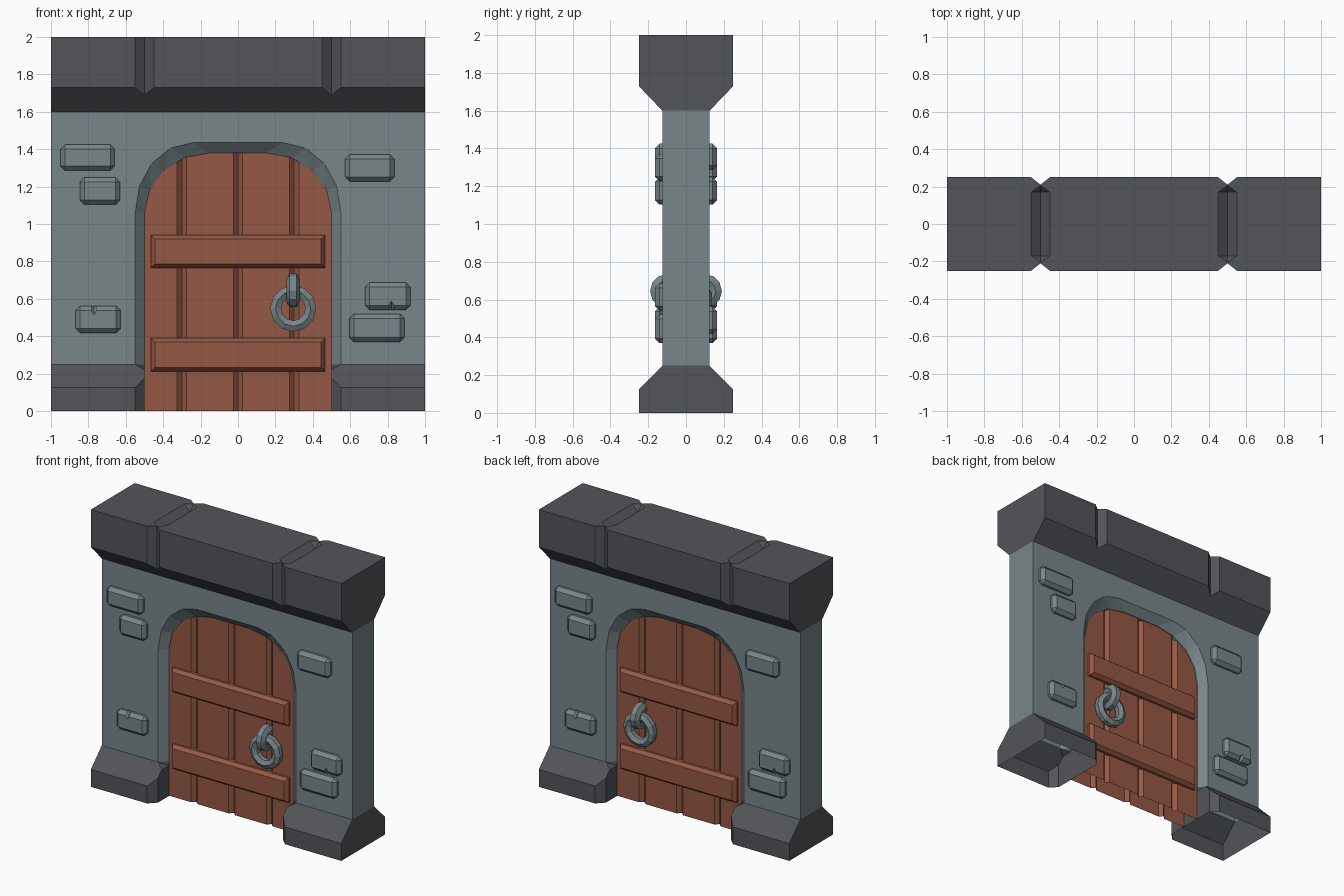
import bpy, bmesh, math
from mathutils import Vector, Matrix

if "Cube" in bpy.data.objects:
    bpy.data.objects.remove(bpy.data.objects["Cube"])


def material(name, rgb):
    m = bpy.data.materials.new(name)
    m.diffuse_color = (*rgb, 1)
    m.use_nodes = True
    m.node_tree.nodes["Principled BSDF"].inputs["Base Color"].default_value = m.diffuse_color
    return m


STONE = material("wall stone", (0.188, 0.238, 0.254))
DARK = material("dark trim stone", (0.084, 0.089, 0.100))
WOOD = material("door wood", (0.305, 0.098, 0.058))


def make(name, bm, *mats):
    bmesh.ops.recalc_face_normals(bm, faces=bm.faces)
    me = bpy.data.meshes.new(name)
    bm.to_mesh(me)
    bm.free()
    for m in mats:
        me.materials.append(m)
    ob = bpy.data.objects.new(name, me)
    bpy.context.collection.objects.link(ob)
    return ob


def carve(ob, points):
    """Cut the convex hull of the points out of an object."""
    bm = bmesh.new()
    for p in points:
        bm.verts.new(p)
    bmesh.ops.convex_hull(bm, input=bm.verts)
    cutter = make("cutter", bm)
    cutter.hide_render = True
    mod = ob.modifiers.new("cut", 'BOOLEAN')
    mod.operation, mod.solver, mod.object = 'DIFFERENCE', 'EXACT', cutter
    bpy.context.view_layer.objects.active = ob
    bpy.ops.object.modifier_apply(modifier=mod.name)
    bpy.data.objects.remove(cutter)


def arch(half, cx, rx, rz, zc=1.06, z0=0.0):
    """Arch outline (x, z): two legs and two four-step corners."""
    right = [(half, z0)]
    for i in range(5):
        a = math.radians(22.5 * i)
        right.append((cx + rx * math.cos(a), zc + rz * math.sin(a)))
    return right + [(-x, z) for x, z in reversed(right)]


# Wall with flared base and lintel: one profile run along x
half = [(0.25, 0), (0.25, 0.125), (0.125, 0.25), (0.125, 1.6), (0.25, 1.73), (0.25, 2)]
profile = half + [(-y, z) for y, z in reversed(half)]
bm = bmesh.new()
f = bm.faces.new([bm.verts.new((-1, y, z)) for y, z in profile])
ext = bmesh.ops.extrude_face_region(bm, geom=[f], use_keep_orig=True)
bmesh.ops.translate(bm, vec=(2, 0, 0), verts=[v for v in ext["geom"] if isinstance(v, bmesh.types.BMVert)])
wall = make("wall", bm, STONE, DARK)

# Arched opening
carve(wall, [(x, y, z) for y in (-0.4, 0.4) for x, z in arch(0.5, 0.15, 0.35, 0.32, z0=-0.1)])
inner = arch(0.5, 0.15, 0.35, 0.32, z0=0.25)
outer = arch(0.55, 0.24, 0.31, 0.375, z0=0.25)
for s in (-1, 1):
    # Chamfer around the arch
    pts = []
    for (xi, zi), (xo, zo) in zip(inner, outer):
        for t in (-0.1, 1.1):
            pts.append((xi + (xo - xi) * t, s * (0.075 + 0.05 * t), zi + (zo - zi) * t))
    carve(wall, pts)
    for m in (-1, 1):
        # Chamfered inner corners of the base
        carve(wall, [(m * x, s * y, z) for z in (-0.1, 0.3)
                     for x, y in ((0.56, 0.26), (0.48, 0.18), (0.48, 0.26))])
        carve(wall, [(m * x, s * y, z) for x, y, z in
                     ((0.55, 0.125, 0.25), (0.49, 0.161, 0.214), (0.49, 0.065, 0.214),
                      (0.49, 0.161, 0.27), (0.49, 0.065, 0.27))])
        # Joints on the lintel faces
        carve(wall, [(m * 0.5 + dx, s * y, z) for z in (1.5, 2.1)
                     for dx, y in ((0, 0.21), (0.0625, 0.26), (-0.0625, 0.26))])
# Joints on the lintel top
for x in (-0.5, 0.5):
    carve(wall, [(x + dx, s * y, z) for s in (-1, 1) for dx, y, z in
                 ((0, 0.215, 2.01), (0.0625, 0.17, 2.01), (-0.0625, 0.17, 2.01), (0, 0.17, 1.96))])

# Open underside, dark trim above and below
bm = bmesh.new()
bm.from_mesh(wall.data)
for z in (0.25, 1.6):
    bmesh.ops.bisect_plane(bm, geom=bm.verts[:] + bm.edges[:] + bm.faces[:], dist=1e-4,
                           plane_co=(0, 0, z), plane_no=(0, 0, 1))
bmesh.ops.delete(bm, geom=[f for f in bm.faces if all(v.co.z < 0.001 for v in f.verts)],
                 context='FACES_ONLY')
for f in bm.faces:
    z = f.calc_center_median().z
    f.material_index = 1 if z < 0.25 or z > 1.6 else 0
bm.to_mesh(wall.data)
bm.free()


# Plank door sheets with V grooves, trimmed to the arch
def arch_top(x):
    pts = inner[1:6]
    x = abs(x)
    for (x1, z1), (x2, z2) in zip(pts, pts[1:]):
        if x2 <= x <= x1:
            return z1 + (z2 - z1) * (x1 - x) / (x1 - x2)
    return pts[-1][1]


grooves = (-0.3, 0, 0.3)
xs = sorted({round(g + d, 4) for g in grooves for d in (-0.025, 0, 0.025)}
            | {round(m * x, 4) for x, _ in inner[1:6] for m in (-1, 1)})


def groove_depth(x):
    return max(0, 0.025 - min(abs(x - g) for g in grooves))


def door_bar(name, s, z1, z2):
    bm = bmesh.new()
    rings = [[bm.verts.new((x * (0.465 - i), s * y, zz)) for x, zz in
              ((-1, z1 + i), (1, z1 + i), (1, z2 - i), (-1, z2 - i))]
             for i, y in ((0, 0.06), (0, 0.085), (0.02, 0.11))]
    for a, b in zip(rings, rings[1:]):
        for k in range(4):
            bm.faces.new((a[k], a[k - 1], b[k - 1], b[k]))
    bm.faces.new(rings[0])
    bm.faces.new(rings[-1])
    make(name, bm, WOOD)


def torus(name, center, major, minor, n, k, rot):
    """Low-poly ring lying in the xz plane, turned about z by rot."""
    bm = bmesh.new()
    mat = Matrix.Translation(center) @ Matrix.Rotation(rot, 4, 'Z')
    grid = []
    for i in range(n):
        a = 2 * math.pi * i / n
        row = []
        for j in range(k):
            b = 2 * math.pi * (j + 0.5) / k
            r = major + minor * math.cos(b)
            row.append(bm.verts.new(mat @ Vector((r * math.cos(a), minor * math.sin(b), r * math.sin(a)))))
        grid.append(row)
    for i in range(n):
        for j in range(k):
            bm.faces.new((grid[i - 1][j - 1], grid[i][j - 1], grid[i][j], grid[i - 1][j]))
    make(name, bm, STONE)


# Bricks: x range, z range, chip (x, edge direction)
bricks = [((-0.948, -0.659), (1.285, 1.425), None),
          ((-0.846, -0.632), (1.103, 1.248), None),
          ((0.573, 0.836), (1.227, 1.371), None),
          ((-0.868, -0.627), (0.418, 0.562), (-0.77, 1)),
          ((0.68, 0.921), (0.541, 0.686), (0.82, -1)),
          ((0.595, 0.889), (0.37, 0.52), None)]

for s, side in ((-1, "front"), (1, "back")):
    # Door
    bm = bmesh.new()
    cols = [[bm.verts.new((x, s * (0.07 - groove_depth(x)), z)) for z in (0, arch_top(x))] for x in xs]
    for a, b in zip(cols, cols[1:]):
        bm.faces.new((a[0], b[0], b[1], a[1])[::-s])
    me = bpy.data.meshes.new(side + "_door_planks")
    bm.to_mesh(me)
    bm.free()
    me.materials.append(WOOD)
    bpy.context.collection.objects.link(bpy.data.objects.new(side + "_door_planks", me))
    door_bar(side + "_lower_bar", s, 0.212, 0.39)
    door_bar(side + "_upper_bar", s, 0.766, 0.94)
    # Ring handle and its staple
    torus(side + "_ring_handle", (0.295, s * 0.1, 0.548), 0.094, 0.034, 12, 6, 0)
    torus(side + "_ring_staple", (0.295, s * 0.1, 0.645), 0.058, 0.037, 12, 6, math.pi / 2)
    # Raised bricks, turned half round for the back
    for i, ((x1, x2), (z1, z2), chip) in enumerate(bricks):
        bm = bmesh.new()
        bmesh.ops.create_cube(bm, size=1)
        for v in bm.verts:
            v.co = Vector(((x1 + x2) / 2 + v.co.x * (x2 - x1),
                           -0.13 + v.co.y * 0.07, (z1 + z2) / 2 + v.co.z * (z2 - z1)))
        bmesh.ops.bevel(bm, geom=bm.edges[:], offset=0.024, segments=1, affect='EDGES', profile=0.5)
        ob = make(f"{side}_brick_{i + 1}", bm, STONE)
        if chip:
            cx, d = chip
            e = z2 if d > 0 else z1
            carve(ob, [(cx - 0.045, -0.175, e + d * 0.01), (cx + 0.045, -0.175, e + d * 0.01),
                       (cx, -0.175, e - d * 0.06), (cx, -0.12, e + d * 0.01)])
        if s > 0:
            ob.data.transform(Matrix.Rotation(math.pi, 4, 'Z'))
